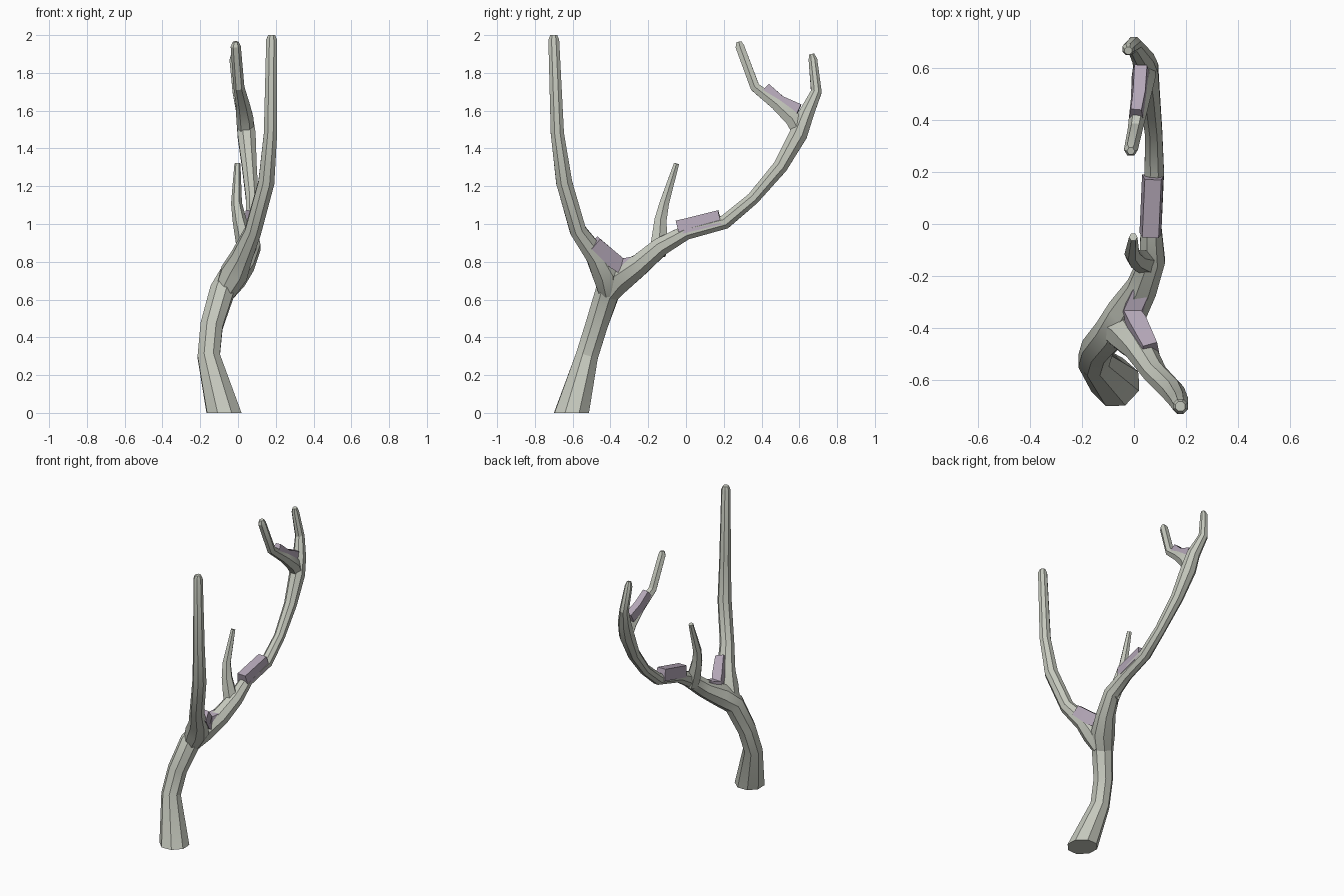
import bpy, bmesh, math
from mathutils import Vector

if "Cube" in bpy.data.objects:
    bpy.data.objects.remove(bpy.data.objects["Cube"])


def material(name, color):
    m = bpy.data.materials.new(name)
    m.diffuse_color = (*color, 1)
    m.use_nodes = True
    m.node_tree.nodes["Principled BSDF"].inputs["Base Color"].default_value = m.diffuse_color
    return m


BARK = material("pale grey bark", (0.56, 0.58, 0.51))
MAUVE = material("mauve moss", (0.46, 0.39, 0.48))


def sweep(name, path, section, mat, side):
    """Sweep a closed section along path points (x, y, z, scale)."""
    bm = bmesh.new()
    pts = [Vector(p[:3]) for p in path]
    rings = []
    for i, p in enumerate(pts):
        t = Vector()
        if i > 0:
            t += (p - pts[i - 1]).normalized()
        if i < len(pts) - 1:
            t += (pts[i + 1] - p).normalized()
        t.normalize()
        u = (side - t * side.dot(t)).normalized()   # sideways axis
        v = u.cross(t).normalized()                 # outward axis
        r = path[i][3]
        rings.append([bm.verts.new(p + (u * a + v * b) * r) for a, b in section])
    n = len(section)
    for a, b in zip(rings, rings[1:]):
        for k in range(n):
            bm.faces.new((a[k], a[(k + 1) % n], b[(k + 1) % n], b[k]))
    bm.faces.new(rings[0])
    bm.faces.new(rings[-1])
    bmesh.ops.recalc_face_normals(bm, faces=bm.faces)
    me = bpy.data.meshes.new(name)
    bm.to_mesh(me)
    bm.free()
    me.materials.append(mat)
    ob = bpy.data.objects.new(name, me)
    bpy.context.collection.objects.link(ob)
    return ob


X = Vector((1, 0, 0))
OCT = [(math.cos(math.tau * (k + .5) / 8), math.sin(math.tau * (k + .5) / 8)) for k in range(8)]
HEX = [(math.cos(math.tau * k / 6), math.sin(math.tau * k / 6)) for k in range(6)]


def limb(name, path, section=OCT):
    # Short tapered cap at the tip
    return sweep(name, path, section, BARK, X)


# Trunk, running on into the long rear branch
trunk = limb("trunk", [
    (-.07, -.61, -.02, .099), (-.155, -.525, .30, .064), (-.14, -.475, .46, .064),
    (-.085, -.415, .64, .070), (-.03, -.345, .715, .078), (.03, -.245, .785, .062),
    (.07, -.135, .88, .053), (.065, 0, .955, .042), (.078, .205, 1.01, .040),
    (.075, .355, 1.135, .036), (.06, .50, 1.305, .042), (.045, .595, 1.475, .052),
    (.035, .635, 1.58, .044), (.0, .69, 1.70, .031), (-.022, .672, 1.87, .025),
    (-.022, .665, 1.90, .015)])

# Level the foot of the trunk
bm = bmesh.new()
bm.from_mesh(trunk.data)
cut = bmesh.ops.bisect_plane(bm, geom=bm.verts[:] + bm.edges[:] + bm.faces[:],
                             plane_co=(0, 0, 0), plane_no=(0, 0, 1), clear_inner=True)
for v in bm.verts:
    if v.co.z < .1:
        v.co.z = 0
bmesh.ops.holes_fill(bm, edges=[e for e in bm.edges if e.is_boundary])
bmesh.ops.recalc_face_normals(bm, faces=bm.faces)
bm.to_mesh(trunk.data)
bm.free()

# Tall front branch
limb("front_branch", [
    (-.07, -.405, .64, .060), (-.02, -.425, .74, .078), (.02, -.475, .83, .060),
    (.08, -.572, .965, .047), (.15, -.645, 1.22, .046), (.172, -.681, 1.48, .038),
    (.178, -.70, 1.975, .031), (.178, -.70, 2.0, .020)])

# Short middle twig
limb("middle_twig", [
    (.06, -.15, .84, .050), (.035, -.142, .91, .048), (.008, -.135, 1.02, .037),
    (-.008, -.115, 1.11, .029), (-.003, -.05, 1.32, .016)], HEX)

# Forward prong at the crown
limb("crown_prong", [
    (.04, .60, 1.49, .044), (.037, .565, 1.555, .046), (.025, .48, 1.635, .037),
    (.005, .365, 1.725, .029), (-.012, .285, 1.94, .027), (-.012, .28, 1.965, .015)], HEX)

# Moss strips lying on the upper sides of the branches
STRIP = [(-1, -1), (1, -1), (.75, .8), (-.75, .8)]


def moss(name, path):
    return sweep(name, path, STRIP, MAUVE, X)


moss("fork_moss", [
    (.062, -.482, .905, .038), (.012, -.385, .815, .046), (-.005, -.34, .782, .046),
    (.028, -.252, .80, .042)])
moss("rear_branch_moss", [(.063, -.045, .985, .042), (.073, .178, 1.04, .042)])
moss("crown_moss", [
    (.008, .425, 1.725, .027), (.02, .50, 1.655, .031), (.026, .60, 1.61, .032)])

for ob in bpy.context.scene.objects:
    bpy.ops.object.select_all(action='DESELECT')
    ob.select_set(True)
    bpy.context.view_layer.objects.active = ob
    bpy.ops.object.shade_smooth_by_angle(angle=math.radians(25))
